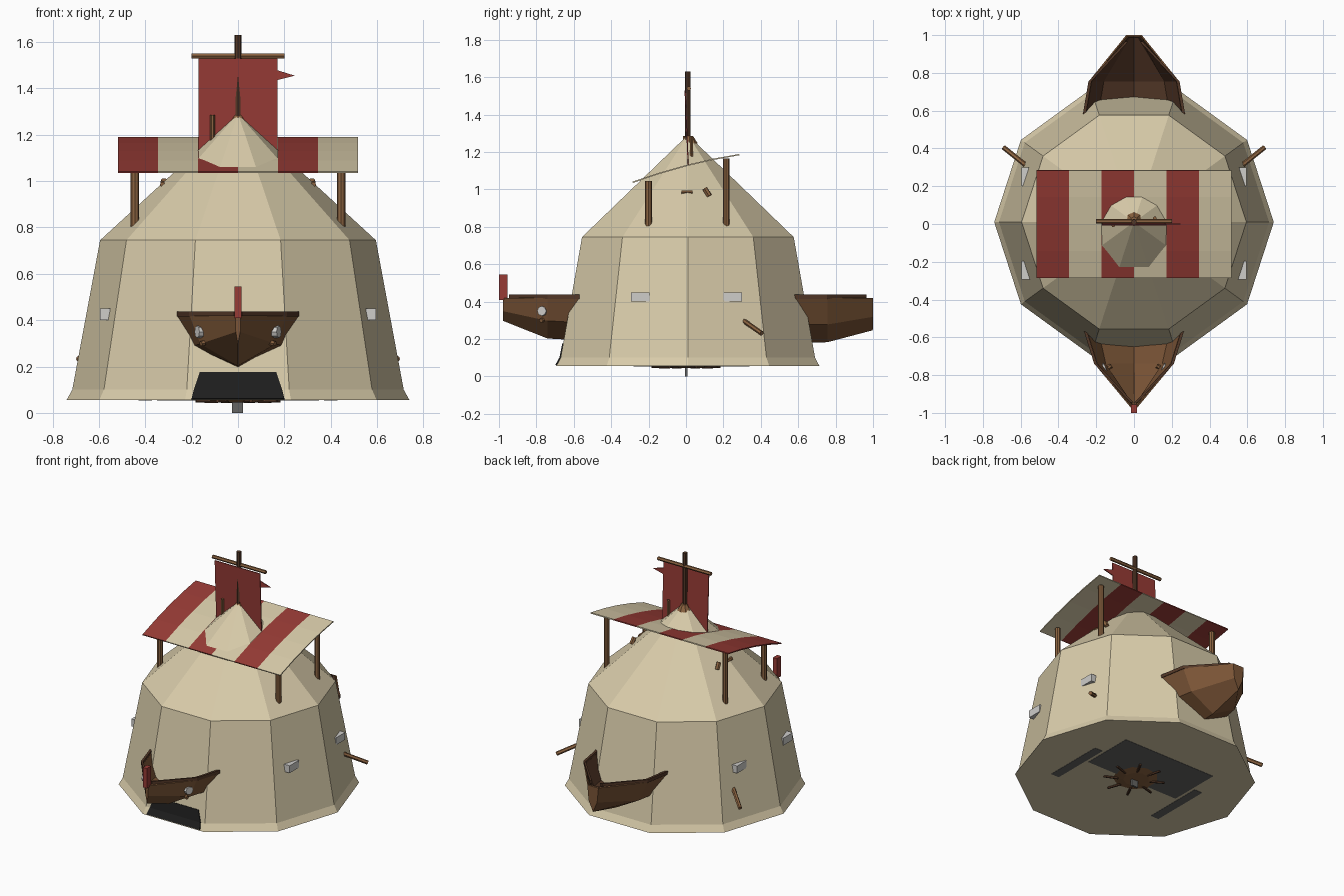
import bpy, bmesh, math
from mathutils import Vector

if "Cube" in bpy.data.objects:
    bpy.data.objects.remove(bpy.data.objects["Cube"])


def mat(name, rgb):
    m = bpy.data.materials.new(name)
    m.diffuse_color = (*rgb, 1)
    m.use_nodes = True
    m.node_tree.nodes["Principled BSDF"].inputs["Base Color"].default_value = m.diffuse_color
    return m


CREAM = mat("cream canvas", (0.69, 0.60, 0.40))
RED = mat("faded red", (0.31, 0.044, 0.036))
HULL = mat("hull brown", (0.20, 0.092, 0.038))
DARKWOOD = mat("dark wood", (0.085, 0.038, 0.02))
WOOD = mat("light wood", (0.26, 0.125, 0.052))
GREY = mat("pale grey", (0.62, 0.61, 0.59))
BLACK = mat("opening black", (0.013, 0.013, 0.013))
SLATE = mat("slate grey", (0.13, 0.13, 0.125))
CY = 0.01  # y of the tent axis


def obj(name, verts, faces, *mats):
    me = bpy.data.meshes.new(name)
    me.from_pydata([tuple(v) for v in verts], [], faces)
    bm = bmesh.new()
    bm.from_mesh(me)
    bmesh.ops.recalc_face_normals(bm, faces=bm.faces)
    bm.to_mesh(me)
    bm.free()
    for m in mats:
        me.materials.append(m)
    o = bpy.data.objects.new(name, me)
    bpy.context.collection.objects.link(o)
    return o


def lathe(name, profile, n, m, y=CY):
    v, f = [], []
    for r, z in profile:
        for i in range(n):
            a = 2 * math.pi * i / n
            v.append((r * math.cos(a), y + r * math.sin(a), z))
    for k in range(len(profile) - 1):
        for i in range(n):
            j = (i + 1) % n
            f.append((k * n + i, k * n + j, k * n + n + j, k * n + n + i))
    f += [tuple(range(n)), tuple(range((len(profile) - 1) * n, len(profile) * n))]
    return obj(name, v, f, m)


def box(name, lo, hi, m):
    v = [(x, y, z) for x in (lo[0], hi[0]) for y in (lo[1], hi[1]) for z in (lo[2], hi[2])]
    f = [(0, 1, 3, 2), (4, 6, 7, 5), (0, 4, 5, 1), (2, 3, 7, 6), (0, 2, 6, 4), (1, 5, 7, 3)]
    return obj(name, v, f, m)


def rod(name, a, b, r, m, n=6):
    a, b = Vector(a), Vector(b)
    q = (b - a).to_track_quat('Z', 'Y')
    ring = [q @ Vector((r * math.cos(t), r * math.sin(t), 0))
            for t in (2 * math.pi * i / n for i in range(n))]
    f = [(i, (i + 1) % n, n + (i + 1) % n, n + i) for i in range(n)]
    f += [tuple(range(n)), tuple(range(n, 2 * n))]
    return obj(name, [a + p for p in ring] + [b + p for p in ring], f, m)


def thicken(o, t):
    s = o.modifiers.new("thickness", 'SOLIDIFY')
    s.thickness, s.offset = t, 0


# ten-sided tent: flared hem, leaning wall, cone roof
lathe("tent_body", [(0.74, 0.055), (0.715, 0.10), (0.595, 0.745), (0.012, 1.28)], 10, CREAM)
lathe("roof_collar", [(0.045, 1.245), (0.02, 1.285)], 8, WOOD, CY + 0.008)

# low doorway plate following the hem and wall
door = obj("doorway", [(-0.20, -0.695, 0.06), (0.20, -0.695, 0.06), (0.19, -0.673, 0.10),
                       (0.165, -0.658, 0.175), (-0.165, -0.658, 0.175), (-0.19, -0.673, 0.10)],
           [(0, 1, 2, 5), (5, 2, 3, 4)], BLACK)
thicken(door, 0.008)


# boat ends: stations are (y, top half width, chine half width, chine z, keel z)
def shell(name, stations, m, inset, t):
    v, f = [], []
    for y, w, c, cz, kz in stations:
        w, c = max(w - inset, 0.001), max(c - inset, 0.0008)
        y -= math.copysign(inset, y) if abs(y) > 0.9 else 0
        cz, kz = cz + inset / 2, kz + inset
        v += [(-w, y, 0.42), (-c, y, cz), (0, y, kz), (c, y, cz), (w, y, 0.42)]
    for k in range(len(stations) - 1):
        f += [(5 * k + i, 5 * k + i + 1, 5 * k + 6 + i, 5 * k + 5 + i) for i in range(4)]
    e = 5 * (len(stations) - 1)
    f.append(tuple(range(e, e + 5)))
    thicken(obj(name, v, f, m), t)


def boat(name, stations, lining):
    shell(name, stations, HULL, 0, 0.008)
    shell(name + "_lining", stations, lining, 0.009, 0.004)
    # rails along the upper edges
    for s, side in ((-1, "left"), (1, "right")):
        rv, rf = [], []
        for y, w, *_ in stations:
            w = max(w, 0.012)
            yy = y * 0.97 if abs(y) > 0.9 else y
            rv += [(s * (w + d), yy, z) for d, z in
                   ((-0.010, 0.415), (0.006, 0.415), (0.006, 0.437), (-0.010, 0.437))]
        for k in range(len(stations) - 1):
            rf += [(4 * k + i, 4 * k + (i + 1) % 4, 4 * k + 4 + (i + 1) % 4, 4 * k + 4 + i)
                   for i in range(4)]
        rf += [(0, 1, 2, 3), tuple(range(len(rv) - 4, len(rv)))]
        obj(f"{name}_rail_{side}", rv, rf, DARKWOOD)


boat("bow", [(-0.57, 0.258, 0.198, 0.29, 0.197), (-0.74, 0.205, 0.16, 0.30, 0.207),
             (-0.975, 0.010, 0.008, 0.35, 0.30)], HULL)
boat("stern", [(0.58, 0.265, 0.20, 0.28, 0.182), (0.755, 0.235, 0.17, 0.28, 0.187),
               (0.996, 0.040, 0.03, 0.32, 0.25)], DARKWOOD)
box("bow_flag", (-0.015, -1.0, 0.41), (0.015, -0.955, 0.545), RED)

# mast, yard, sail and pennant
rod("mast", (0, CY, 1.2), (0, CY, 1.63), 0.015, DARKWOOD, 8)
rod("yard", (-0.2, CY + 0.005, 1.54), (0.2, CY + 0.005, 1.54), 0.012, WOOD)
sail = obj("sail", [(-0.17, 0.012, 1.13), (0.17, 0.012, 1.13),
                    (0.17, -0.005, 1.53), (-0.17, -0.005, 1.53)], [(0, 1, 2, 3)], RED)
thicken(sail, 0.006)
pennant = obj("pennant", [(0.165, 0, 1.435), (0.245, 0, 1.455), (0.165, 0, 1.48)], [(0, 1, 2)], RED)
thicken(pennant, 0.006)
rod("roof_stake_front", (-0.11, -0.008, 1.15), (-0.11, -0.008, 1.285), 0.010, WOOD)
rod("roof_stake_back", (0.11, 0.03, 1.15), (0.11, 0.03, 1.285), 0.010, WOOD)

# striped awning: six stripes, gently arched from front to back
nx, ny = 6, 4
av, af = [], []
for j in range(ny + 1):
    t = j / ny
    for i in range(nx + 1):
        av.append((-0.517 + 1.034 * i / nx, -0.285 + 0.57 * t,
                   1.038 + 0.148 * t + 0.06 * t * (1 - t)))
for j in range(ny):
    for i in range(nx):
        a = j * (nx + 1) + i
        af.append((a, a + 1, a + nx + 2, a + nx + 1))
awning = obj("awning", av, af, RED, CREAM)
for k, p in enumerate(awning.data.polygons):
    p.material_index = (k % nx) % 2
thicken(awning, 0.007)

# parts mirrored left and right
for s, side in ((-1, "left"), (1, "right")):
    rod(f"awning_front_post_{side}", (s * 0.445, -0.2, 0.805), (s * 0.445, -0.2, 1.045), 0.018, WOOD, 8)
    rod(f"awning_back_post_{side}", (s * 0.445, 0.215, 0.805), (s * 0.445, 0.215, 1.165), 0.018, WOOD, 8)
    rod(f"tie_stake_{side}", (s * 0.565, 0.305, 0.30), (s * 0.69, 0.405, 0.23), 0.013, WOOD)
    for y, end in ((-0.245, "front"), (0.25, "back")):
        x = sorted((s * 0.55, s * 0.595))
        box(f"wall_block_{end}_{side}", (x[0], y - 0.05, 0.40), (x[1], y + 0.05, 0.45), GREY)
    rod(f"roof_toggle_{side}", (s * 0.325, -0.025, 0.985), (s * 0.325, 0.035, 0.985), 0.012, WOOD)
    rod(f"roof_peg_{side}", (s * 0.318, 0.10, 1.005), (s * 0.322, 0.125, 0.965), 0.015, WOOD)
    rod(f"porthole_{side}", (s * 0.15, -0.76, 0.35), (s * 0.177, -0.772, 0.35), 0.026, GREY, 8)
    rod(f"bow_peg_{side}", (s * 0.12, -0.75, 0.31), (s * 0.16, -0.775, 0.298), 0.012, WOOD)
    box(f"floor_strip_{side}", (min(s * 0.37, s * 0.43), -0.28, 0.0535),
        (max(s * 0.37, s * 0.43), 0.14, 0.056), SLATE)

# underside: floor plate, timber rubble and footing
box("floor_plate", (-0.35, -0.02, 0.0535), (0.35, 0.34, 0.056), SLATE)
lathe("floor_timber", [(0.08, 0.044), (0.15, 0.056)], 9, WOOD, 0.02)
for k in range(8):
    a = k * 0.785 + 0.3
    c, n = math.cos(a), math.sin(a)
    rod(f"floor_stick_{k}", (0.10 * c, 0.10 * n, 0.049), (0.19 * c, 0.19 * n, 0.052), 0.008, DARKWOOD)
box("footing", (-0.025, -0.006, 0.0), (0.022, 0.008, 0.06), SLATE)
